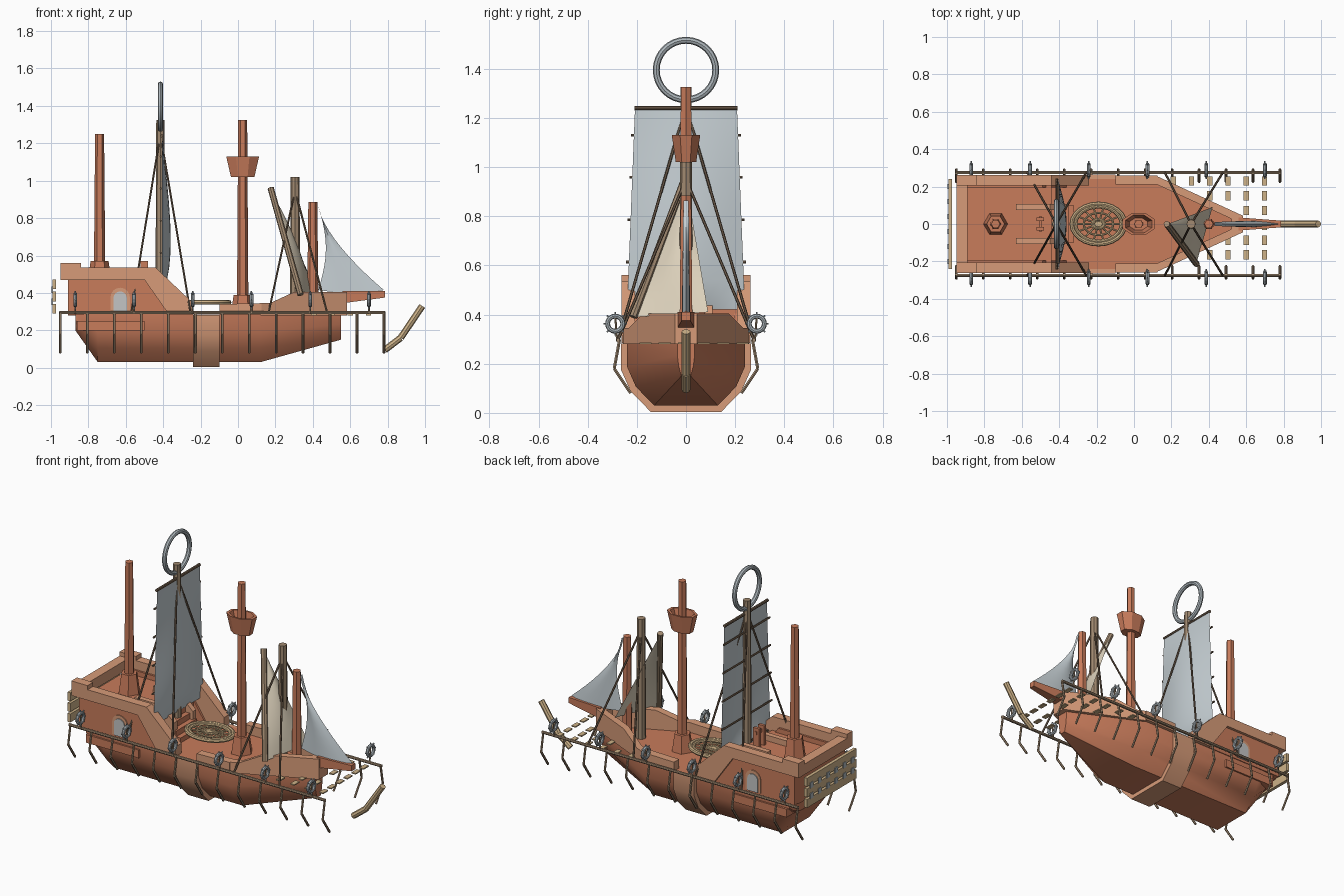
import bpy, bmesh
from math import sin, cos, pi, tau
from mathutils import Vector

cube = bpy.data.objects.get("Cube")
if cube:
    bpy.data.objects.remove(cube)


def material(name, r, g, b):
    m = bpy.data.materials.new(name)
    m.use_nodes = True
    m.diffuse_color = (r, g, b, 1)
    m.node_tree.nodes["Principled BSDF"].inputs["Base Color"].default_value = (r, g, b, 1)
    return m


HULL = material("red_brown_wood", .58, .20, .105)
TRIM = material("light_orange_wood", .68, .33, .19)
POLE = material("weathered_wood", .36, .255, .165)
GOLD = material("golden_wood", .62, .45, .25)
DARK = material("dark_wood", .17, .115, .075)
CLOTH = material("grey_cloth", .56, .62, .65)
CREAM = material("cream_cloth", .72, .64, .50)
STEEL = material("grey_metal", .42, .47, .50)
PANE = material("window_grey", .55, .56, .56)


def build(name, mat, draw, smooth=False):
    bm = bmesh.new()
    draw(bm)
    bmesh.ops.recalc_face_normals(bm, faces=bm.faces)
    me = bpy.data.meshes.new(name)
    bm.to_mesh(me)
    bm.free()
    me.materials.append(mat)
    ob = bpy.data.objects.new(name, me)
    bpy.context.collection.objects.link(ob)
    if smooth:
        bpy.ops.object.select_all(action='DESELECT')
        ob.select_set(True)
        bpy.context.view_layer.objects.active = ob
        bpy.ops.object.shade_smooth_by_angle()


def grid(bm, nu, nv, fn, wrap_u=False, wrap_v=False):
    vs = [[bm.verts.new(fn(i / nu, j / nv)) for j in range(nv + (not wrap_v))]
          for i in range(nu + (not wrap_u))]
    for i in range(nu):
        for j in range(nv):
            a, b = vs[i], vs[(i + 1) % len(vs)]
            k = (j + 1) % len(a)
            bm.faces.new((a[j], b[j], b[k], a[k]))


def loft(bm, rings):
    rows = [[bm.verts.new(p) for p in ring] for ring in rings]
    n = len(rows[0])
    for a, b in zip(rows, rows[1:]):
        for i in range(n):
            bm.faces.new((a[i], a[(i + 1) % n], b[(i + 1) % n], b[i]))
    bm.faces.new(rows[0])
    bm.faces.new(rows[-1][::-1])


def rod(bm, a, b, r, r2=None, n=8):
    a, b = Vector(a), Vector(b)
    q = (b - a).to_track_quat('Z', 'Y')
    loft(bm, [[p + q @ Vector((s * cos(t * tau / n), s * sin(t * tau / n), 0)) for t in range(n)]
              for p, s in ((a, r), (b, r if r2 is None else r2))])


def box(bm, x0, x1, y0, y1, z0, z1):
    loft(bm, [[(x, y0, z0), (x, y1, z0), (x, y1, z1), (x, y0, z1)] for x in (x0, x1)])


def wall(bm, profile, outer, inner):
    # side profile in xz, given thickness by two plan lines
    loft(bm, [[(x, f(x), z) for x, z in profile] for f in (outer, inner)])


def both_walls(profile, outer, thick):
    def draw(bm):
        for s in (-1, 1):
            wall(bm, profile, lambda x: s * outer(x), lambda x: s * max(outer(x) - thick, 0))
    return draw


def torus(bm, centre, ry, rx, tube, flat=False, n=24):
    def point(u, v):
        a, b = u * tau, v * tau
        r, h = tube * cos(b), tube * sin(b)
        p, q = (rx + r) * cos(a), (ry + r) * sin(a)
        return Vector(centre) + Vector((p, q, h) if flat else (h, q, p))
    grid(bm, n, 8, point, True, True)


# Hull, lofted from faceted cross sections
def section(x, w, z0, z1=.285):
    half = [(.54, 0), (.85, .3), (1, .62), (1, 1)]
    pts = [(x, w * a, z0 + (z1 - z0) * b) for a, b in half]
    return pts + [(x, -y, z) for _, y, z in reversed(pts)]


build("hull", HULL, lambda bm: loft(bm, [section(-.87, .235, .2), section(-.75, .24, .03),
      section(.12, .24, .03), section(.55, .035, .15)]), True)
build("belly_band", TRIM, lambda bm: loft(bm, [section(x, .265, .004, .283) for x in (-.24, -.1)]), True)
build("stern_rubbing_band", HULL, lambda bm: box(bm, -.86, -.5, -.25, .25, .2, .25))

# Stern castle and bulwarks
build("castle_sides", HULL, both_walls(
    [(-.91, .285), (-.91, .48), (-.49, .48), (-.36, .285)], lambda x: .245, .05))
build("castle_rail", TRIM, both_walls(
    [(-.95, .47), (-.95, .56), (-.84, .56), (-.84, .535), (-.44, .535), (-.24, .345),
     (-.24, .285), (-.37, .285), (-.5, .47)], lambda x: .262, .055))
build("stern_rail", TRIM, lambda bm: box(bm, -.95, -.89, -.21, .21, .47, .535))
build("quarterdeck", HULL, lambda bm: box(bm, -.91, -.44, -.21, .21, .28, .45))
build("waist_rail", TRIM, both_walls(
    [(-.1, .285), (-.1, .34), (.125, .345), (.125, .285)], lambda x: .26, .05))


def bow_line(x):
    return .257 - (x - .12) * .46


build("bow_bulwark", TRIM, both_walls(
    [(.12, .28), (.12, .345), (.17, .345), (.3, .405), (.58, .405), (.58, .28)], bow_line, .045))
build("bow_cap", TRIM, lambda bm: box(bm, .52, .582, -.045, .045, .28, .405))


# Stairs and their side walls
def stairs(bm):
    for i in range(4):
        box(bm, -.45, -.41 + i * .03, -.1, .1, .28, .42 - i * .035)


build("stairs", HULL, stairs)


def stair_walls(bm):
    for s in (-1, 1):
        wall(bm, [(-.63, .44), (-.63, .485), (-.45, .485), (-.36, .4), (-.36, .28), (-.44, .28), (-.44, .44)],
             lambda x: s * .075, lambda x: s * .107)


build("stair_walls", TRIM, stair_walls)


def bitts(bm):
    for s in (-1, 1):
        box(bm, -.52, -.48, s * .025 - .009, s * .025 + .009, .45, .57)
    box(bm, -.507, -.493, -.04, .04, .53, .55)


build("bitts", HULL, bitts)


# Arched windows on both castle sides
def arch(w, h):
    return [(-.63 - w, .3), (-.63 + w, .3)] + [
        (-.63 + w * cos(t * pi / 8), .3 + h - w + w * sin(t * pi / 8)) for t in range(9)]


build("window_frames", TRIM, both_walls(arch(.052, .128), lambda x: .250, .02))
build("window_panes", PANE, both_walls(arch(.036, .108), lambda x: .255, .02))


# Masts with flared feet
def masts(bm):
    for x, z0, z1 in ((-.74, .45, 1.25), (.025, .28, 1.325), (.4, .28, .885)):
        rod(bm, (x, 0, z0), (x, 0, z1), .031, .024, 6)
    for x, z0, z1 in ((-.74, .45, .57), (.025, .28, .39)):
        rod(bm, (x, 0, z0), (x, 0, z1), .065, .048, 6)


build("masts", HULL, masts)


def nest(bm):
    def ring(r, z):
        return [(.025 + r * cos(t * tau / 8 + pi / 8), .66 * r * sin(t * tau / 8 + pi / 8), z) for t in range(8)]
    loft(bm, [ring(.068, 1.02), ring(.095, 1.13), ring(.077, 1.13), ring(.052, 1.05)])


build("crows_nest", HULL, nest)
build("bowsprit", HULL, lambda bm: loft(bm, [
    [(x, -w, z), (x, w, z), (x, w, .41), (x, -w, .41)] for x, w, z in ((.56, .035, .345), (.785, .018, .375))]))


def poles(bm):
    rod(bm, (-.415, 0, .28), (-.415, 0, 1.325), .027, .022)
    rod(bm, (.305, 0, .28), (.305, 0, 1.02), .028, .024)
    rod(bm, (.175, 0, .96), (.335, -.215, .39), .017)


build("timber_masts", POLE, poles)


def ram(bm):
    for a, b in (((.785, .095), (.87, .16)), ((.87, .16), (.985, .33))):
        rod(bm, (a[0], 0, a[1]), (b[0], 0, b[1]), .018)


build("bow_hook", GOLD, ram)


# Sails: the main sail bellies forward at its middle
def main_sail(u, v):
    return (-.405 + .045 * sin(pi * v ** .6) * sin(pi * u), (u - .5) * (.48 - .065 * v), .42 + .82 * v)


build("main_sail", CLOTH, lambda bm: grid(bm, 10, 14, main_sail), True)


def jib(u, v):
    # hollow leading edge, two cloth faces forming a slim lens
    t = 1 - abs(2 * u - 1)
    luff = .43 + .35 * (1 - v) ** 1.5
    tack = .43 + .04 * sin(pi * v)
    return (tack + (luff - tack) * t, .017 * sin(tau * u) * (1 - .4 * v),
            .415 + .45 * v - .015 * (1 - v) * sin(pi * t))


build("jib_sail", CLOTH, lambda bm: grid(bm, 12, 10, jib, True), True)


def lateen(u, v):
    foot = Vector((.335, -.205, .39)).lerp(Vector((.42, .09, .41)), u)
    p = foot.lerp(Vector((.18, 0, .94)), v)
    p.x += .03 * sin(pi * u) * sin(pi * v)
    return p


build("lateen_sail", CREAM, lambda bm: grid(bm, 8, 10, lateen), True)


def battens(bm):
    rod(bm, (-.408, -.21, 1.24), (-.408, .21, 1.24), .009)
    for i in range(5):
        z = 1.13 - i * .172
        y = main_sail(1, (z - .42) / .82)[1] + .012
        rod(bm, (-.413, -y, z), (-.413, y, z), .006, n=6)


build("sail_battens", DARK, battens)


def rigging(bm):
    for s in (-1, 1):
        for top, xs in (((-.415, 0, 1.25), (-.57, -.255)), ((.305, 0, .95), (.165, .475))):
            for x in xs:
                rod(bm, top, (x, s * .275, .3), .006, n=6)


build("rigging", DARK, rigging)


# Outrigger rails with bent hanging legs
def outriggers(bm):
    for s in (-1, 1):
        rod(bm, (-.955, s * .275, .295), (.785, s * .275, .295), .009)
        for i in range(13):
            x = -.95 + i * .1442
            path = [(x, s * .27, .3), (x, s * .292, .18), (x, s * .225, .08)]
            for a, b in zip(path, path[1:]):
                rod(bm, a, b, .007, n=6)


build("side_rails", POLE, outriggers)


def slats(bm):
    for i in range(6):
        x = .21 + i * .0975
        for j in range(6):
            y = .23 - j * .079
            if abs(y) > bow_line(x):
                box(bm, x - .014, x + .014, y - .025, y + .025, .28, .287)


build("bow_slats", GOLD, slats)


# Metal rings: one large at the masthead, small ones along the rails
build("masthead_ring", STEEL, lambda bm: torus(bm, (-.415, 0, 1.395), .121, .121, .014, n=32), True)


def rail_rings(bm):
    for i in range(6):
        for s in (-1, 1):
            c = Vector((-.87 + i * .314, s * .288, .363))
            torus(bm, c, .031, .031, .010, n=16)
            for t in range(8):
                d = Vector((0, cos(t * tau / 8), sin(t * tau / 8)))
                rod(bm, c + d * .036, c + d * .048, .004, n=6)


build("rail_rings", STEEL, rail_rings)


# Thin posts holding the small rings
def ring_posts(bm):
    for i in range(6):
        for s in (-1, 1):
            x = -.87 + i * .314
            rod(bm, (x, s * .28, .29), (x, s * .288, .395), .005, n=6)


build("ring_posts", POLE, ring_posts)


# Round net frame over the main deck
def net(bm):
    c = Vector((-.19, 0, .35))
    for k, tube in ((1, .012), (.86, .01), (.55, .006), (.22, .008)):
        torus(bm, c, .108 * k, .143 * k, tube, True)
    for i in range(14):
        a = i * tau / 14
        rod(bm, c, c + Vector((.143 * cos(a), .108 * sin(a), 0)), .005, n=6)


build("deck_net", GOLD, net, True)


# Stern screen of planks and small plates
def planks(bm):
    for z in (.29, .355, .42):
        box(bm, -.992, -.972, -.24, .24, z, z + .052)


build("stern_planks", GOLD, planks)


def plates(bm):
    for z in (.335, .4):
        for i in range(6):
            y = -.2 + i * .08
            box(bm, -.996, -.99, y - .014, y + .014, z, z + .034)


build("stern_plates", STEEL, plates)
